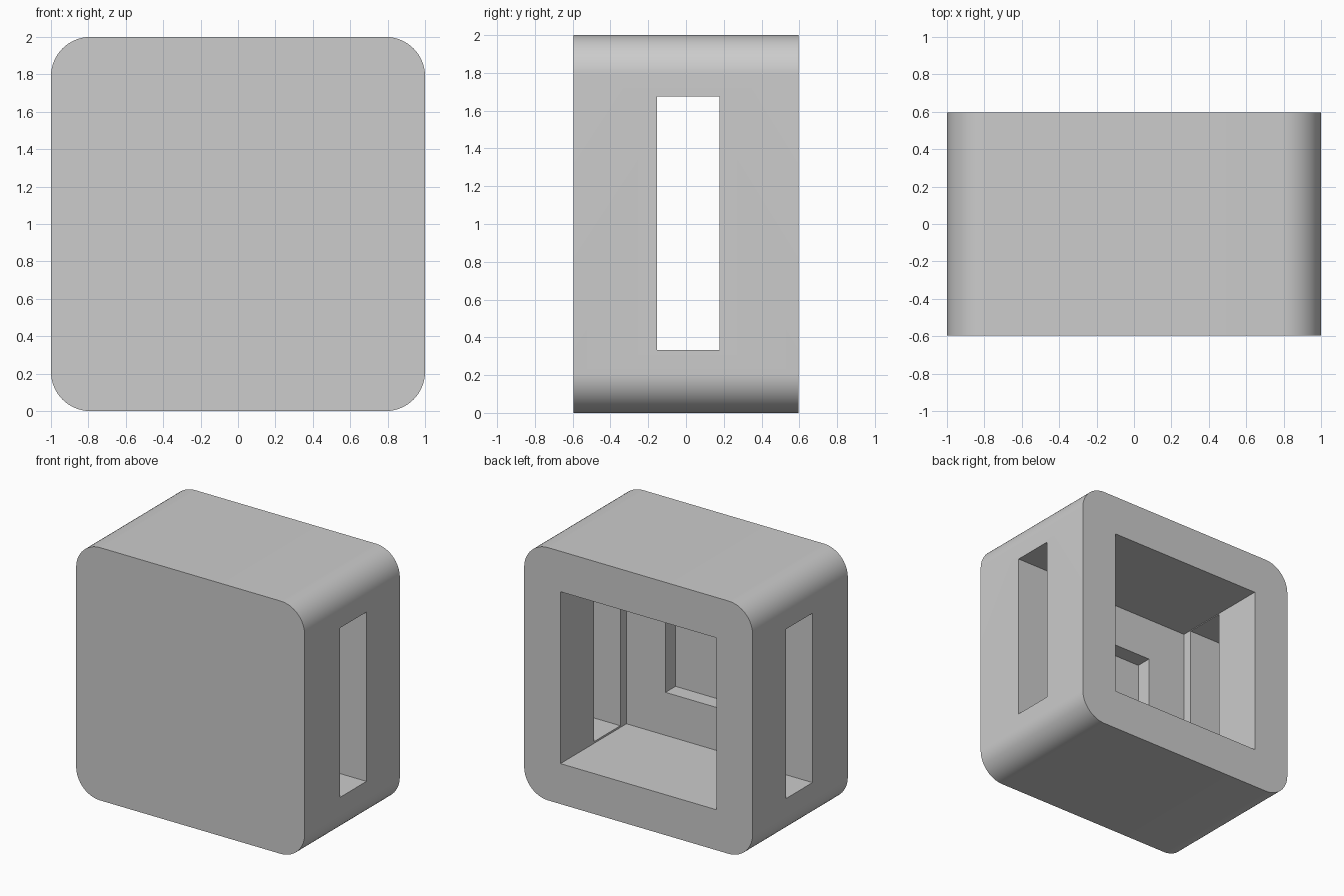
import bpy, bmesh, math

if "Cube" in bpy.data.objects:
    bpy.data.objects.remove(bpy.data.objects["Cube"])

HALF_W, HALF_D, RADIUS = 1.0, 0.595, 0.21
ARC_STEPS = 16

grey = bpy.data.materials.new("light_grey")
grey.diffuse_color = (0.604, 0.604, 0.604, 1.0)
grey.use_nodes = True
grey.node_tree.nodes["Principled BSDF"].inputs["Base Color"].default_value = grey.diffuse_color


def add_object(name, bm):
    bmesh.ops.recalc_face_normals(bm, faces=bm.faces)
    mesh = bpy.data.meshes.new(name)
    bm.to_mesh(mesh)
    bm.free()
    mesh.materials.append(grey)
    obj = bpy.data.objects.new(name, mesh)
    bpy.context.collection.objects.link(obj)
    return obj


def box(name, x, y, z):
    """Box from (min, max) ranges on each axis."""
    bm = bmesh.new()
    bmesh.ops.create_cube(bm, size=1.0)
    for v in bm.verts:
        v.co = [(r[0] + r[1]) / 2 + c * (r[1] - r[0])
                for c, r in zip(v.co, (x, y, z))]
    return add_object(name, bm)


# Housing: rounded square profile extruded front to back
bm = bmesh.new()
profile = []
inner = HALF_W - RADIUS
for corner, (sx, sz) in enumerate([(1, 1), (-1, 1), (-1, -1), (1, -1)]):
    for i in range(ARC_STEPS + 1):
        a = math.pi / 2 * (corner + i / ARC_STEPS)
        profile.append(bm.verts.new((sx * inner + RADIUS * math.cos(a), -HALF_D,
                                     1 + sz * inner + RADIUS * math.sin(a))))
front = bm.faces.new(profile)
extruded = bmesh.ops.extrude_face_region(bm, geom=[front], use_keep_orig=True)
for v in extruded["geom"]:
    if isinstance(v, bmesh.types.BMVert):
        v.co.y = HALF_D
housing = add_object("housing", bm)

# Cutters: rear cavity, side slots running right through, square pocket in the front wall
cutters = [
    box("cavity_cutter", (-0.682, 0.682), (-0.23, 0.8), (0.32, 1.68)),
    box("side_slot_cutter", (-1.2, 1.2), (-0.153, 0.178), (0.334, 1.674)),
    box("pocket_cutter", (-0.34, 0.34), (-0.355, 0.0), (0.66, 1.34)),
]
bpy.context.view_layer.objects.active = housing
housing.select_set(True)
for cutter in cutters:
    cutter.hide_render = True
    mod = housing.modifiers.new(cutter.name, "BOOLEAN")
    mod.operation = "DIFFERENCE"
    mod.solver = "EXACT"
    mod.object = cutter
    bpy.ops.object.modifier_apply(modifier=mod.name)
    bpy.data.objects.remove(cutter)

# Smooth rounded corners, crisp edges elsewhere
bpy.ops.object.shade_smooth_by_angle(angle=math.radians(30))
